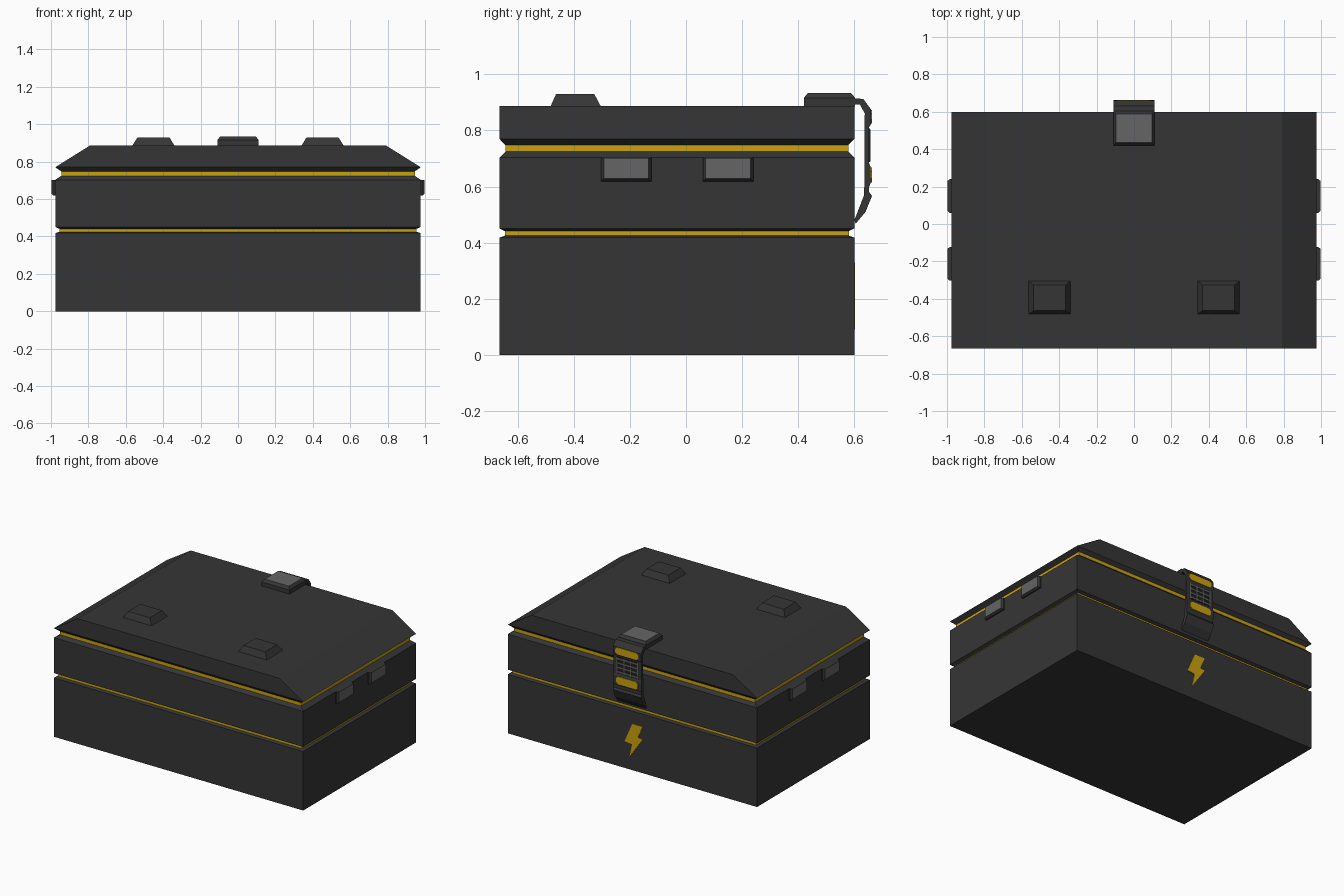
import bpy, bmesh
from mathutils import Vector

if "Cube" in bpy.data.objects:
    bpy.data.objects.remove(bpy.data.objects["Cube"])


def material(name, rgb):
    m = bpy.data.materials.new(name)
    m.diffuse_color = (*rgb, 1)
    m.use_nodes = True
    m.node_tree.nodes["Principled BSDF"].inputs["Base Color"].default_value = m.diffuse_color
    return m


DARK = material("charcoal", (0.036, 0.036, 0.036))
YELLOW = material("yellow", (0.60, 0.36, 0.004))
GREY = material("mid grey", (0.13, 0.13, 0.13))
BLACK = material("near black", (0.014, 0.014, 0.014))


def make(name, verts, faces, mats, indices=None):
    me = bpy.data.meshes.new(name)
    me.from_pydata([tuple(v) for v in verts], [], faces)
    for m in mats:
        me.materials.append(m)
    if indices:
        for p, i in zip(me.polygons, indices):
            p.material_index = i
    bm = bmesh.new()
    bm.from_mesh(me)
    bmesh.ops.recalc_face_normals(bm, faces=bm.faces)
    bm.to_mesh(me)
    bm.free()
    ob = bpy.data.objects.new(name, me)
    bpy.context.collection.objects.link(ob)
    return ob


def loft(name, rings, mats, band_mats=None, cap=0):
    """Skin equal-length rings, capped at both ends."""
    n = len(rings[0])
    verts = [v for r in rings for v in r]
    faces, idx = [], []
    for k in range(len(rings) - 1):
        for i in range(n):
            j = (i + 1) % n
            faces.append((k*n + i, k*n + j, (k+1)*n + j, (k+1)*n + i))
            idx.append(band_mats[k] if band_mats else 0)
    faces += [tuple(range(n))[::-1], tuple(range((len(rings)-1)*n, len(rings)*n))]
    idx += [0, cap]
    return make(name, verts, faces, mats, idx)


def rect(x0, x1, y0, y1, z):
    return [(x0, y0, z), (x1, y0, z), (x1, y1, z), (x0, y1, z)]


def box(name, x0, x1, y0, y1, z0, z1, mat):
    return loft(name, [rect(x0, x1, y0, y1, z0), rect(x0, x1, y0, y1, z1)], [mat])


# Case: stacked rings (x inset, y inset, height), with yellow seals in the grooves
X, Y0, Y1 = 0.977, -0.665, 0.60
levels = [(0, 0, 0), (0, 0, .418), (.022, .02, .425), (.022, .02, .441), (0, 0, .451),
          (0, 0, .703), (.032, .021, .724), (.032, .021, .748), (0, 0, .77), (.187, 0, .887)]
loft("case", [rect(-X + a, X - a, Y0 + b, Y1 - b, z) for a, b, z in levels],
     [DARK, YELLOW], [0, 0, 1, 0, 0, 0, 1, 0, 0])

# Lid feet
for s in (-1, 1):
    c = .452 * s
    loft("lid_foot", [rect(c - .113, c + .113, -.483, -.303, .885),
                      rect(c - .085, c + .085, -.463, -.327, .93)], [DARK])

# Side clips: dark blocks with grey outer faces
for s in (-1, 1):
    for c in (-.213, .15):
        def side(x, hy, z0, z1):
            return [(s*x, c - hy, z0), (s*x, c + hy, z0), (s*x, c + hy, z1), (s*x, c - hy, z1)]
        loft("side_clip", [side(.96, .09, .618, .703), side(.985, .09, .618, .703),
                           side(.998, .08, .628, .702)], [DARK, GREY], cap=1)

# Latch plate on the lid with a grey pad
loft("latch_plate", [rect(-.11, .11, .42, .603, .885), rect(-.11, .11, .42, .603, .916),
                     rect(-.095, .095, .435, .587, .934)], [DARK, GREY], cap=1)

# Latch strap: side profile (y, z) extruded across x
profile = [(.595, .915), (.632, .912), (.659, .875), (.659, .822), (.653, .812), (.653, .682),
           (.658, .67), (.658, .612), (.653, .60), (.653, .58), (.663, .567), (.640, .51),
           (.605, .468), (.60, .48), (.635, .57), (.637, .86), (.62, .892), (.595, .892)]
loft("latch_strap", [[(x, y, z) for y, z in profile] for x in (-.11, .11)], [DARK])


# Painted details on the back: thin plates facing +y
def back_plate(name, outline, y, mat, t=.005):
    return loft(name, [[(x, y + d, z) for x, z in outline] for d in (-.002, t - .002)], [mat])


for z0, z1, w in ((.824, .873, .092), (.614, .668, .085)):
    c = .015
    back_plate("latch_stripe", [(-w + c, z0), (w - c, z0), (w, z0 + c), (w, z1 - c),
                                (w - c, z1), (-w + c, z1), (-w, z1 - c), (-w, z0 + c)],
               .659, YELLOW)

# Latch grille
back_plate("grille_recess", [(-.085, .688), (.085, .688), (.085, .806), (-.085, .806)],
           .653, BLACK, .004)
for z in (.70, .731, .762, .793):
    box("grille_bar", -.08, .08, .652, .658, z - .005, z + .005, GREY)
for x in (-.08, -.027, .027, .08):
    box("grille_post", x - .004, x + .004, .652, .6575, .69, .804, GREY)

# Lightning bolt hazard mark
bolt = [(0, .33), (-.083, .33), (-.045, .245), (-.083, .24), (.022, .09), (0, .185), (.06, .19)]
back_plate("bolt_mark", bolt, .60, YELLOW)
